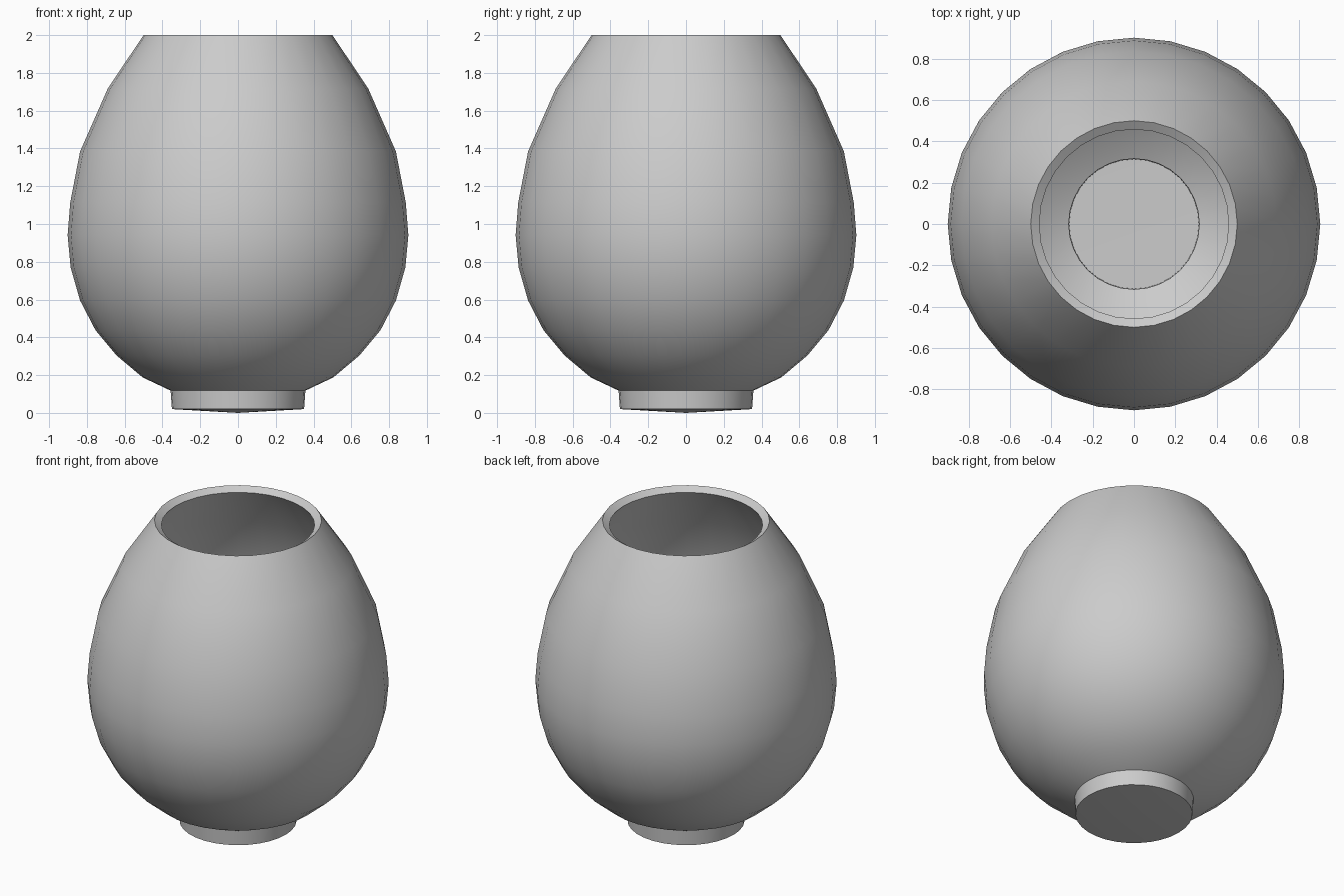
import bpy, bmesh, math

if "Cube" in bpy.data.objects:
    bpy.data.objects.remove(bpy.data.objects["Cube"])

# Outer profile from base centre up to the rim (radius, height)
profile = [(0, 0), (0.35, 0.02), (0.357, 0.118), (0.505, 0.188), (0.643, 0.304),
           (0.754, 0.437), (0.836, 0.595), (0.886, 0.77), (0.902, 0.94),
           (0.888, 1.115), (0.836, 1.384), (0.69, 1.716), (0.5, 2.0)]

# Lathe the profile in 32 steps
bm = bmesh.new()
verts = [bm.verts.new((r, 0, z)) for r, z in profile]
edges = [bm.edges.new(pair) for pair in zip(verts, verts[1:])]
bmesh.ops.spin(bm, geom=verts + edges, cent=(0, 0, 0), axis=(0, 0, 1),
               angle=math.tau, steps=32)
bmesh.ops.remove_doubles(bm, verts=bm.verts[:], dist=0.0005)

# Make all faces point outward
bmesh.ops.recalc_face_normals(bm, faces=bm.faces[:])
bm.normal_update()
if sum(f.normal.dot(f.calc_center_median() - f.calc_center_median().project((0, 0, 1)))
       for f in bm.faces) < 0:
    bmesh.ops.reverse_faces(bm, faces=bm.faces[:])

mesh = bpy.data.meshes.new("vase")
bm.to_mesh(mesh)
bm.free()
vase = bpy.data.objects.new("vase", mesh)
bpy.context.collection.objects.link(vase)
bpy.context.view_layer.objects.active = vase
vase.select_set(True)

# Wall thickness, inward
solid = vase.modifiers.new("wall", 'SOLIDIFY')
solid.thickness = 0.05
solid.offset = -1
bpy.ops.object.modifier_apply(modifier=solid.name)
bpy.ops.object.shade_smooth_by_angle(angle=math.radians(30))
